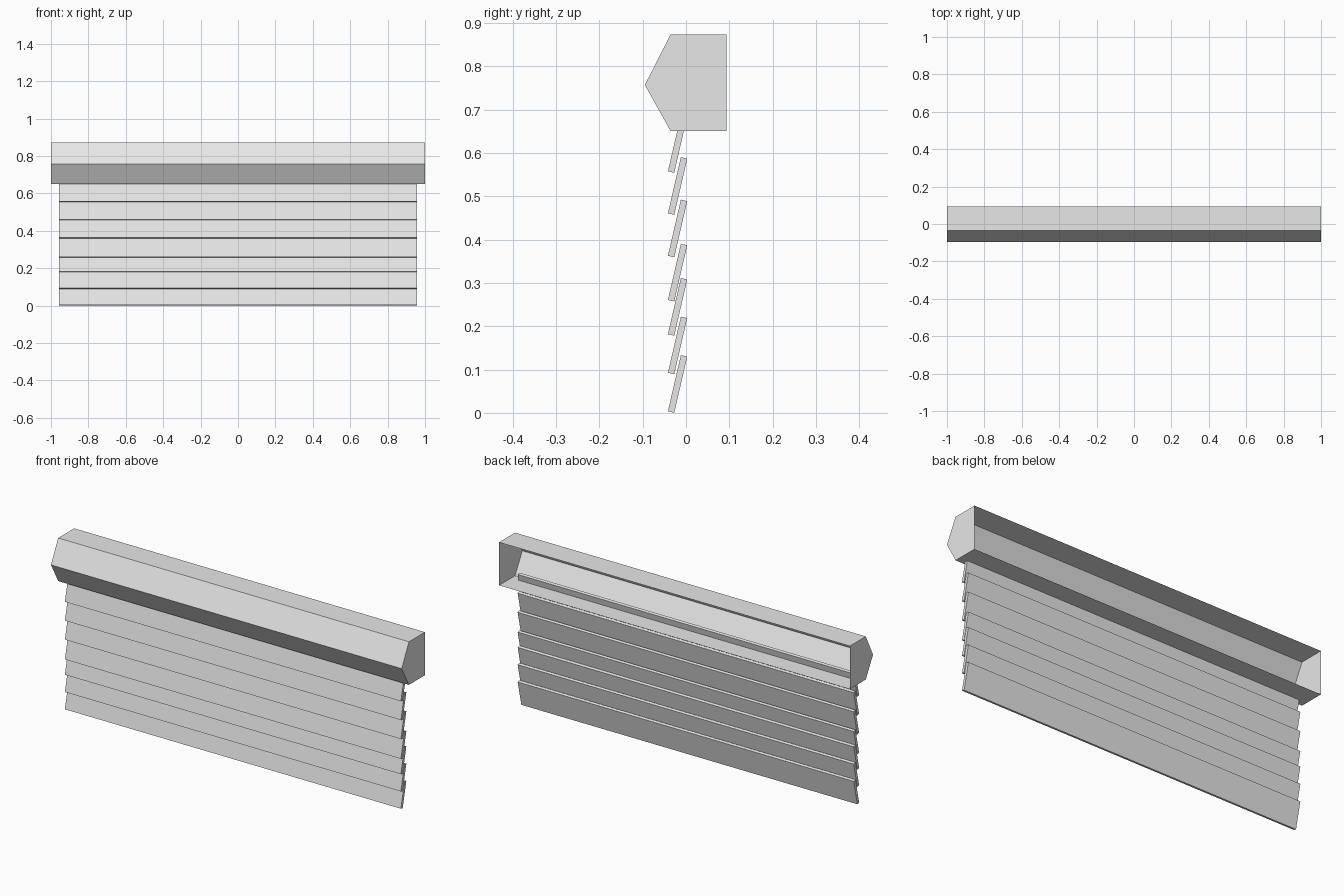
import bpy, bmesh, math
from mathutils import Matrix, Vector

cube = bpy.data.objects.get("Cube")
if cube:
    bpy.data.objects.remove(cube, do_unlink=True)

GREY = (0.8, 0.8, 0.8, 1.0)
mat = bpy.data.materials.new("light grey")
mat.use_nodes = True
mat.diffuse_color = GREY
bsdf = next(n for n in mat.node_tree.nodes if n.type == 'BSDF_PRINCIPLED')
bsdf.inputs["Base Color"].default_value = GREY


def finish(name, bm):
    mesh = bpy.data.meshes.new(name)
    bm.to_mesh(mesh)
    bm.free()
    mesh.materials.append(mat)
    obj = bpy.data.objects.new(name, mesh)
    bpy.context.collection.objects.link(obj)
    return obj


# Housing: thin five-sided box with closed ends and an open back
profile = [(0.094, 0.873), (-0.036, 0.873), (-0.095, 0.757),
           (-0.036, 0.651), (0.094, 0.651)]
bm = bmesh.new()
right = [bm.verts.new((-1, y, z)) for y, z in profile]
left = [bm.verts.new((1, y, z)) for y, z in profile]
for i in range(len(profile) - 1):
    bm.faces.new((right[i], right[i + 1], left[i + 1], left[i]))
bm.faces.new(right[::-1])
bm.faces.new(left)
for face in bm.faces:
    # Turn every sheet outward from the middle of the housing
    face.normal_update()
    if face.normal.dot(face.calc_center_median() - Vector((0, 0, 0.76))) < 0:
        face.normal_flip()
finish("housing", bm)

# Slats: tilted boards, lower edge forward, the top one reaching into the housing
WIDTH, THICK, LENGTH = 1.916, 0.015, 0.133
TILT = math.radians(-13)
for n, bottom in enumerate([0.0, 0.089, 0.178, 0.257, 0.359, 0.457, 0.554]):
    bm = bmesh.new()
    bmesh.ops.create_cube(bm, size=1)
    place = (Matrix.Translation((0, -0.0195, bottom + 0.0667))
             @ Matrix.Rotation(TILT, 4, 'X')
             @ Matrix.Diagonal((WIDTH, THICK, LENGTH, 1)))
    bm.transform(place)
    finish(f"slat_{n + 1}", bm)
